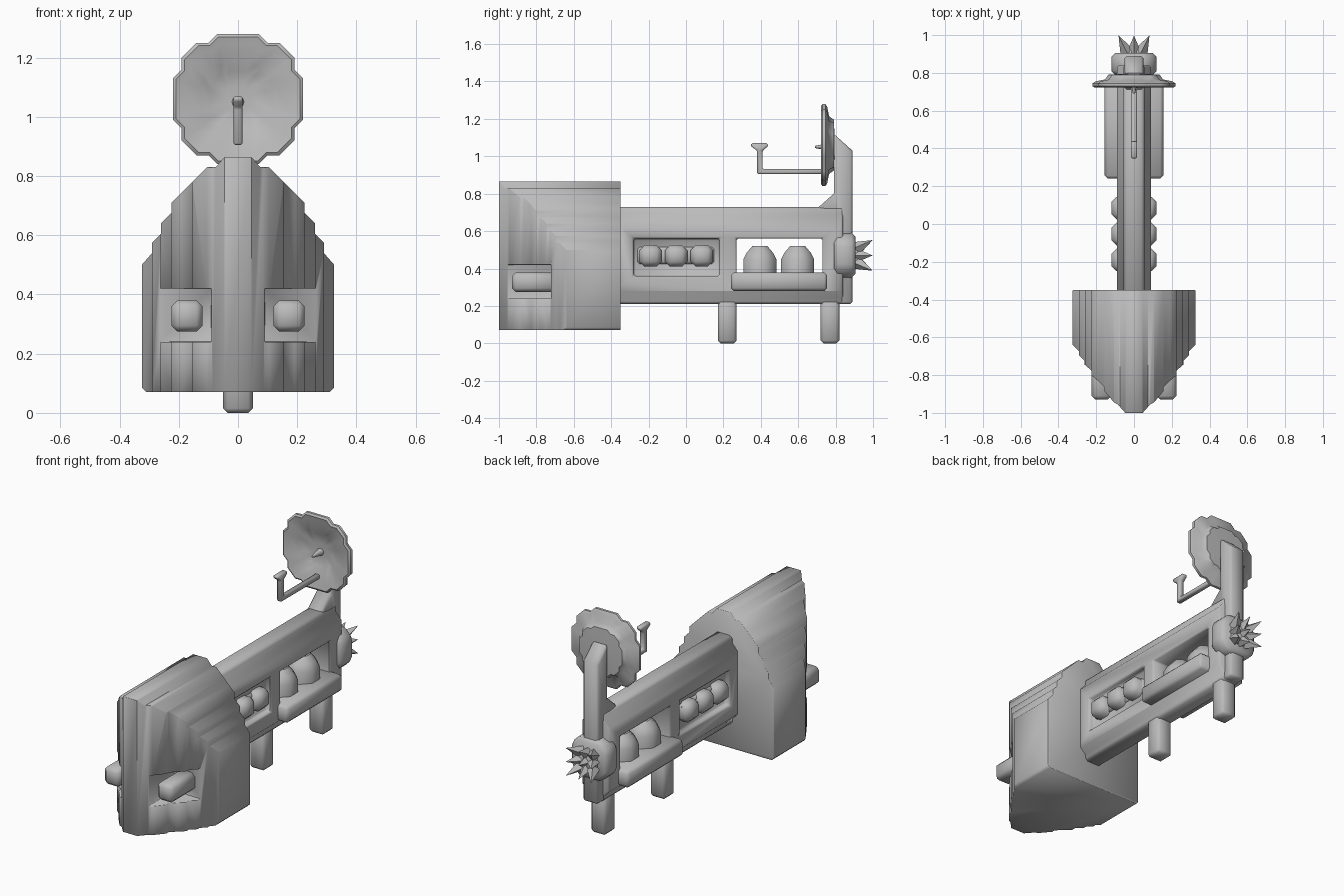
import bpy, bmesh, math
from mathutils import Vector

cube = bpy.data.objects.get("Cube")
if cube:
    bpy.data.objects.remove(cube, do_unlink=True)

grey = bpy.data.materials.new("plain grey")
grey.use_nodes = True
grey.diffuse_color = (0.5, 0.5, 0.5, 1)
grey.node_tree.nodes["Principled BSDF"].inputs["Base Color"].default_value = (0.5, 0.5, 0.5, 1)


def activate(obj):
    bpy.ops.object.select_all(action='DESELECT')
    obj.select_set(True)
    bpy.context.view_layer.objects.active = obj


def make(name, bm):
    bmesh.ops.recalc_face_normals(bm, faces=bm.faces)
    mesh = bpy.data.meshes.new(name)
    bm.to_mesh(mesh)
    bm.free()
    obj = bpy.data.objects.new(name, mesh)
    bpy.context.collection.objects.link(obj)
    mesh.materials.append(grey)
    return obj


def prism(name, points, axis, lo, hi):
    """Extrude a closed outline along the given axis."""
    bm = bmesh.new()
    verts = []
    for a, b in points:
        co = [a, b]
        co.insert("xyz".index(axis), lo)
        verts.append(bm.verts.new(co))
    face = bm.faces.new(verts)
    shift = Vector([hi - lo if c == axis else 0 for c in "xyz"])
    top = bmesh.ops.extrude_face_region(bm, geom=[face])["geom"]
    bmesh.ops.translate(bm, vec=shift, verts=[v for v in top if isinstance(v, bmesh.types.BMVert)])
    return make(name, bm)


def box(name, x, y, z):
    return prism(name, [(x[0], y[0]), (x[1], y[0]), (x[1], y[1]), (x[0], y[1])], 'z', *z)


def combine(obj, other, operation):
    mod = obj.modifiers.new("cut", 'BOOLEAN')
    mod.operation, mod.object, mod.solver = operation, other, 'EXACT'
    activate(obj)
    bpy.ops.object.modifier_apply(modifier=mod.name)
    bpy.data.objects.remove(other, do_unlink=True)


def finish(obj, width=0.012, limit=50):
    if width:
        mod = obj.modifiers.new("soft edges", 'BEVEL')
        mod.width, mod.segments, mod.angle_limit = width, 1, math.radians(limit)
        activate(obj)
        bpy.ops.object.modifier_apply(modifier=mod.name)
    activate(obj)
    bpy.ops.object.shade_smooth_by_angle(angle=math.radians(47))
    return obj


def mirrored(half):
    return half + [(-x, b) for x, b in reversed(half)]


# Hull: stepped front outline crossed with a stepped pointed plan
front_outline = [(0.31, 0.07), (0.325, 0.085), (0.325, 0.5), (0.29, 0.54), (0.29, 0.575),
                 (0.26, 0.605), (0.26, 0.64), (0.225, 0.675), (0.225, 0.71), (0.19, 0.745),
                 (0.155, 0.78), (0.105, 0.83), (0.075, 0.83), (0.045, 0.865)]
plan_outline = [(0.325, -0.35), (0.325, -0.64), (0.29, -0.675), (0.29, -0.695), (0.26, -0.725),
                (0.26, -0.745), (0.225, -0.775), (0.225, -0.8), (0.19, -0.83), (0.155, -0.865),
                (0.155, -0.885), (0.105, -0.945), (0.085, -0.955), (0.045, -1)]
plan_outline[0] = (0.326, -0.35)
hull = prism("hull", mirrored(front_outline), 'y', -1.1, -0.35)
plan = prism("plan_cutter", mirrored(plan_outline[:1] + [(x + 0.001, y) for x, y in plan_outline[1:]]),
             'z', 0, 1)
plan.location.y = 0.0
combine(hull, plan, 'INTERSECT')
for s in (-1, 1):
    x = sorted((s * 0.09, s * 0.272))
    combine(hull, box("socket_cutter", x, (-1.2, -0.722), (0.24, 0.42)), 'DIFFERENCE')
finish(hull, 0.008)

# Square lamps inside the sockets
for side, s in (("left", 1), ("right", -1)):
    finish(box("lamp_" + side, sorted((s * 0.12, s * 0.225)), (-0.93, -0.7), (0.275, 0.38)), 0.02)

# Spine beam with side recesses and an open bay
beam_outline = [(0.04, 0.21), (0.055, 0.225), (0.055, 0.245), (0.09, 0.28), (0.09, 0.65),
                (0.055, 0.69), (0.055, 0.715), (0.04, 0.73)]
spine = prism("spine", mirrored(beam_outline), 'y', -0.38, 0.84)
combine(spine, box("bay_cutter", (-0.3, 0.3), (0.27, 0.73), (0.29, 0.56)), 'DIFFERENCE')
for s in (-1, 1):
    x = sorted((s * 0.055, s * 0.3))
    combine(spine, box("recess_cutter", x, (-0.28, 0.18), (0.36, 0.56)), 'DIFFERENCE')
finish(spine)

# Row of pods and their mounting strip
finish(box("pod_strip", (-0.07, 0.07), (-0.26, 0.15), (0.425, 0.515)))
for i in range(3):
    y = -0.19 + 0.137 * i
    finish(box(f"pod_{i + 1}", (-0.12, 0.12), (y - 0.06, y + 0.06), (0.41, 0.525)), 0.028)

# Cargo tray with two domed canisters
finish(box("cargo_tray", (-0.155, 0.155), (0.24, 0.755), (0.28, 0.38)), 0.016)
for i, y in enumerate((0.395, 0.597)):
    bm = bmesh.new()
    rings = []
    for r, z in ((0.088, 0.36), (0.088, 0.45), (0.07, 0.485), (0.04, 0.52)):
        rings.append([bm.verts.new((r * math.cos(a) / math.cos(math.pi / 8),
                                    y + r * math.sin(a) / math.cos(math.pi / 8), z))
                      for a in [math.pi / 4 * (k + 0.5) for k in range(8)]])
    for low, high in zip(rings, rings[1:]):
        for k in range(8):
            bm.faces.new((low[k], low[k - 1], high[k - 1], high[k]))
    bm.faces.new(rings[0])
    bm.faces.new(rings[-1])
    finish(make(f"canister_{i + 1}", bm), 0)

# Landing legs
for name, y in (("front_leg", 0.22), ("rear_leg", 0.77)):
    finish(box(name, (-0.05, 0.05), (y - 0.05, y + 0.05), (0, 0.26)), 0.015)

# Rear mast with a sloped brace and top
mast = [(0.8, 0.21), (0.89, 0.21), (0.89, 1.03), (0.79, 1.12), (0.79, 0.8), (0.7, 0.72), (0.8, 0.7)]
finish(prism("mast", mast, 'x', -0.05, 0.05))

# Engine collar and its crown of spikes
c = Vector((0, 0, 0.47))
ring = [(0.12 * a, 0.47 + 0.12 * b) for a, b in
        ((0.55, -1), (1, -0.55), (1, 0.55), (0.55, 1), (-0.55, 1), (-1, 0.55), (-1, -0.55), (-0.55, -1))]
finish(prism("engine_collar", ring, 'y', 0.79, 0.905), 0.02, 40)
finish(box("spike_hub", (-0.06, 0.06), (0.88, 0.935), (0.41, 0.53)), 0.02)
for i in range(3):
    for j in range(3):
        u, v = i - 1, j - 1
        base, tip = Vector((u * 0.04, 0.915, 0.47 + v * 0.04)), Vector((u * 0.082, 0.998, 0.47 + v * 0.082))
        bm = bmesh.new()
        bmesh.ops.create_cone(bm, cap_ends=True, segments=4, radius1=0.035, radius2=0,
                              depth=(tip - base).length)
        spike = make(f"spike_{i}_{j}", bm)
        spike.location = (base + tip) / 2
        spike.rotation_euler = (tip - base).to_track_quat('Z', 'Y').to_euler()

# Dish: a notched outline swept through a shallow bowl section
quarter = [(0.22, 0.07), (0.19, 0.1), (0.19, 0.14), (0.14, 0.19), (0.1, 0.19), (0.07, 0.22)]
outline = []
for q in range(4):
    for x, z in quarter:
        for _ in range(q):
            x, z = -z, x
        outline.append((x, z))
section = [(0.2, 0.765), (0.42, 0.76), (0.58, 0.74), (0.85, 0.728), (0.95, 0.722), (1, 0.73),
           (1, 0.745), (0.93, 0.755), (0.7, 0.765), (0.62, 0.79), (0.2, 0.795)]
bm = bmesh.new()
rings = []
for s, y in section:
    rings.append([bm.verts.new((x * s, y, 1.06 + z * s)) for x, z in outline])
for low, high in zip(rings, rings[1:]):
    for k in range(len(outline)):
        bm.faces.new((low[k], low[k - 1], high[k - 1], high[k]))
bm.faces.new(rings[0])
bm.faces.new(rings[-1])
finish(make("dish", bm), 0)

# Feed arm, its fan-shaped head and the small pin in the bowl
arm = [(0.38, 0.905), (0.74, 0.905), (0.74, 0.932), (0.41, 0.932), (0.41, 1.03), (0.44, 1.055),
       (0.435, 1.07), (0.35, 1.07), (0.345, 1.055), (0.38, 1.03)]
finish(prism("feed_arm", arm, 'x', -0.016, 0.016), 0.006)
bm = bmesh.new()
bmesh.ops.create_cone(bm, cap_ends=True, segments=8, radius1=0.022, radius2=0.006, depth=0.08)
pin = finish(make("dish_pin", bm), 0)
pin.location = (0, 0.73, 1.05)
pin.rotation_euler.x = math.pi / 2
